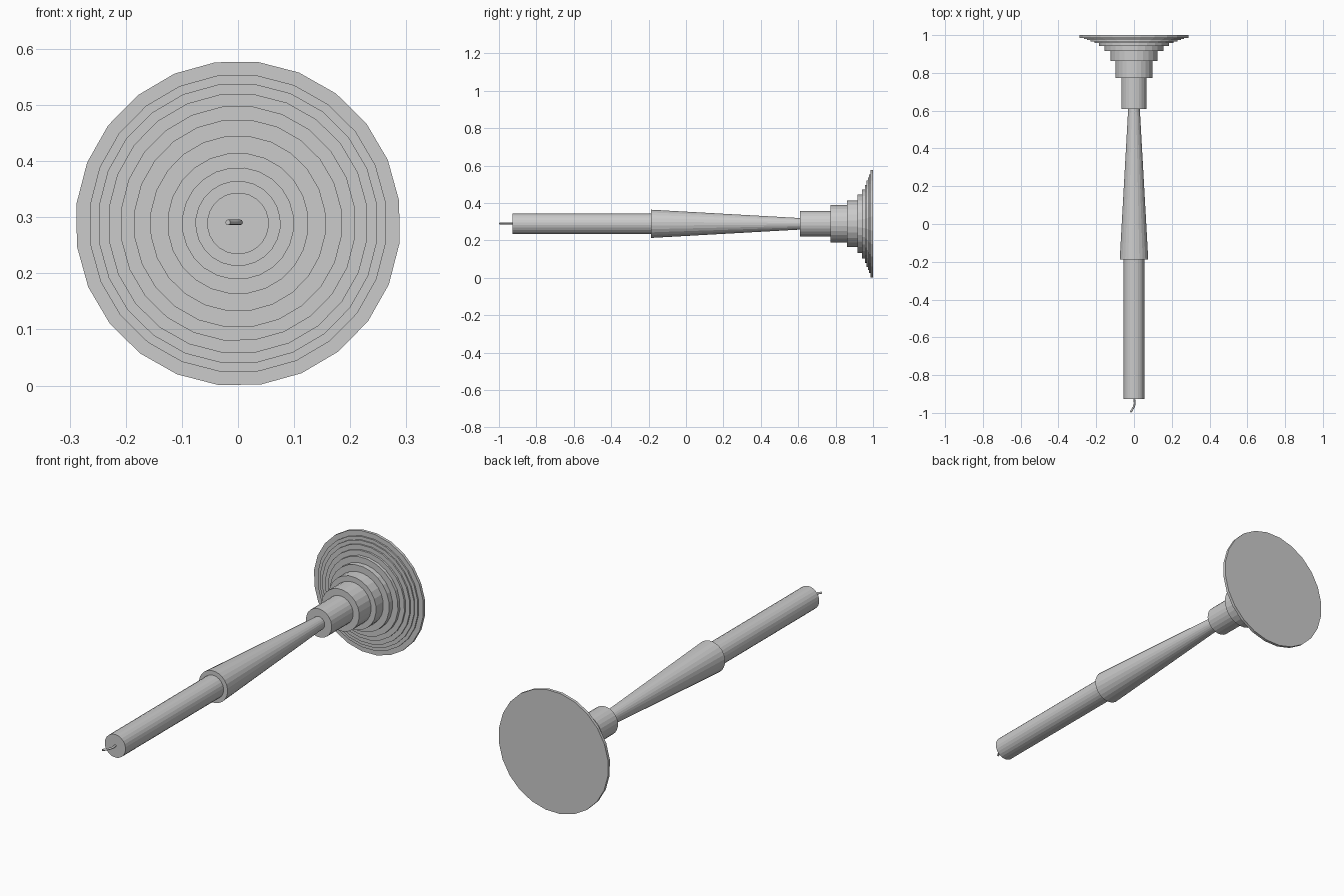
import bpy, bmesh
from math import radians
from mathutils import Matrix

if "Cube" in bpy.data.objects:
    bpy.data.objects.remove(bpy.data.objects["Cube"])

AXIS_Z = 0.289
SIDES = 24


def turned(name, y0, y1, r0, r1=None):
    """Capped flat-sided cylinder or cone lying along y."""
    r1 = r0 if r1 is None else r1
    m = (Matrix.Translation((0, (y0 + y1) / 2, AXIS_Z))
         @ Matrix.Rotation(radians(-90), 4, 'X')
         @ Matrix.Rotation(radians(7), 4, 'Z'))
    bm = bmesh.new()
    bmesh.ops.create_cone(bm, cap_ends=True, segments=SIDES, radius1=r0,
                          radius2=r1, depth=y1 - y0, matrix=m)
    me = bpy.data.meshes.new(name)
    bm.to_mesh(me)
    bm.free()
    ob = bpy.data.objects.new(name, me)
    bpy.context.collection.objects.link(ob)
    return ob


# candle and tapered stem
turned("candle", -0.927, -0.187, 0.055)
turned("stem", -0.187, 0.61, 0.076, 0.031)

# stepped foot: start of each step and its radius
steps = [(0.61, 0.068), (0.772, 0.10), (0.862, 0.126), (0.917, 0.157),
         (0.942, 0.186), (0.957, 0.21), (0.966, 0.232), (0.973, 0.25),
         (0.979, 0.266), (0.986, 0.29)]
ends = [y for y, r in steps[1:]] + [1.0]
for i, ((y, r), end) in enumerate(zip(steps, ends)):
    turned(f"foot_step_{i + 1}", y, end, r)

# bent wick
cu = bpy.data.curves.new("wick", 'CURVE')
cu.dimensions = '3D'
cu.bevel_depth = 0.005
cu.bevel_resolution = 2
cu.resolution_u = 6
cu.use_fill_caps = True
sp = cu.splines.new('BEZIER')
path = [(0.001, -0.925), (0.003, -0.955), (-0.018, -0.997)]
sp.bezier_points.add(len(path) - 1)
for p, (x, y) in zip(sp.bezier_points, path):
    p.co = (x, y, AXIS_Z + 0.002)
    p.handle_left_type = p.handle_right_type = 'AUTO'
wick = bpy.data.objects.new("wick", cu)
bpy.context.collection.objects.link(wick)
